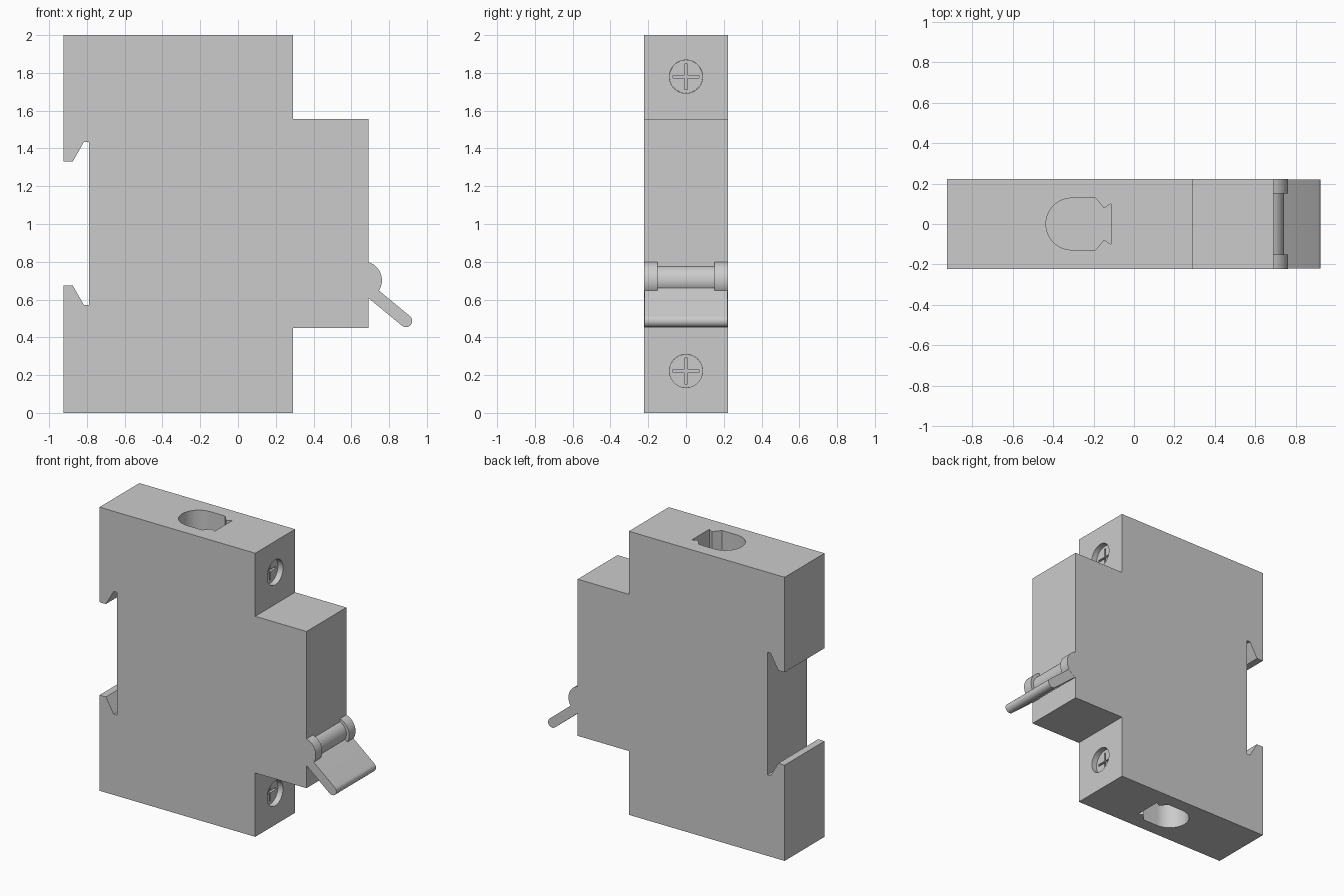
import bpy, bmesh
from math import sin, cos, radians, acos, degrees

if "Cube" in bpy.data.objects:
    bpy.data.objects.remove(bpy.data.objects["Cube"])

HALF = 0.222  # half thickness of the module


def arc(cx, cy, r, a0, a1, n):
    return [(cx + r * cos(radians(a0 + (a1 - a0) * i / n)),
             cy + r * sin(radians(a0 + (a1 - a0) * i / n))) for i in range(n + 1)]


def prism(name, pts, lo, hi, axis):
    """Extrude a 2D outline along an axis: x -> (y,z), y -> (x,z), z -> (x,y)."""
    place = {'x': lambda a, b, t: (t, a, b),
             'y': lambda a, b, t: (a, t, b),
             'z': lambda a, b, t: (a, b, t)}[axis]
    bm = bmesh.new()
    rings = [[bm.verts.new(place(a, b, t)) for a, b in pts] for t in (lo, hi)]
    n = len(pts)
    for ring in rings:
        bm.faces.new(ring)
    for i in range(n):
        j = (i + 1) % n
        bm.faces.new((rings[0][i], rings[0][j], rings[1][j], rings[1][i]))
    bmesh.ops.recalc_face_normals(bm, faces=bm.faces)
    me = bpy.data.meshes.new(name)
    bm.to_mesh(me)
    bm.free()
    ob = bpy.data.objects.new(name, me)
    bpy.context.collection.objects.link(ob)
    return ob


def activate(ob):
    bpy.ops.object.select_all(action='DESELECT')
    ob.select_set(True)
    bpy.context.view_layer.objects.active = ob


def cut(ob, cutter):
    mod = ob.modifiers.new("cut", 'BOOLEAN')
    mod.operation, mod.solver, mod.object = 'DIFFERENCE', 'EXACT', cutter
    activate(ob)
    bpy.ops.object.modifier_apply(modifier=mod.name)
    bpy.data.objects.remove(cutter)


def smooth(ob):
    activate(ob)
    bpy.ops.object.shade_smooth_by_angle(angle=radians(30))


# Housing with stepped nose and rail notch at the back
body = prism("housing", [
    (-0.925, 0), (0.29, 0), (0.29, 0.45), (0.69, 0.45), (0.69, 1.555),
    (0.29, 1.555), (0.29, 2), (-0.925, 2), (-0.925, 1.33), (-0.875, 1.33),
    (-0.815, 1.435), (-0.79, 1.435), (-0.79, 0.57), (-0.815, 0.57),
    (-0.875, 0.675), (-0.925, 0.675)], -HALF, HALF, 'y')

# Wire entry holes, top and bottom
entry = arc(-0.307, 0, 0.128, 90, 270, 24) + [
    (-0.19, -0.128), (-0.148, -0.078), (-0.114, -0.1),
    (-0.114, 0.1), (-0.148, 0.078), (-0.19, 0.128)]
for lo, hi in ((1.65, 2.1), (-0.1, 0.35)):
    cut(body, prism("entry_cutter", entry, lo, hi, 'z'))

# Screw bores with cross-slotted screw heads
for label, z in (("upper", 1.78), ("lower", 0.222)):
    cut(body, prism("bore_cutter", arc(0, z, 0.088, 0, 352.5, 47), 0.19, 0.4, 'x'))
    screw = prism(label + "_screw", arc(0, z, 0.0875, 0, 352.5, 47), 0.18, 0.25, 'x')
    a, b = 0.068, 0.007
    cross = [(a, b), (b, b), (b, a), (-b, a), (-b, b), (-a, b),
             (-a, -b), (-b, -b), (-b, -a), (b, -a), (b, -b), (a, -b)]
    cut(screw, prism("slot_cutter", [(u, z + v) for u, v in cross], 0.22, 0.3, 'x'))
    smooth(screw)
smooth(body)


# Switch lever: two hinge cheeks, a thinner barrel and a rounded paddle
def hub(name, r, lo, hi):
    a = degrees(acos(0.027 / r))
    smooth(prism(name, arc(0.662, 0.702, r, -a, a, 24), lo, hi, 'y'))


hub("hinge_cheek_left", 0.1, -HALF, -0.15)
hub("hinge_cheek_right", 0.1, 0.15, HALF)
hub("hinge_barrel", 0.079, -0.15, 0.15)

tilt = -39.5
tip = arc(0.889, 0.487, 0.033, tilt - 90, tilt + 90, 16)
back = [(x - 0.255 * cos(radians(tilt)), z - 0.255 * sin(radians(tilt)))
        for x, z in (tip[-1], tip[0])]
smooth(prism("lever_paddle", tip + back, -HALF + 0.001, HALF - 0.001, 'y'))
